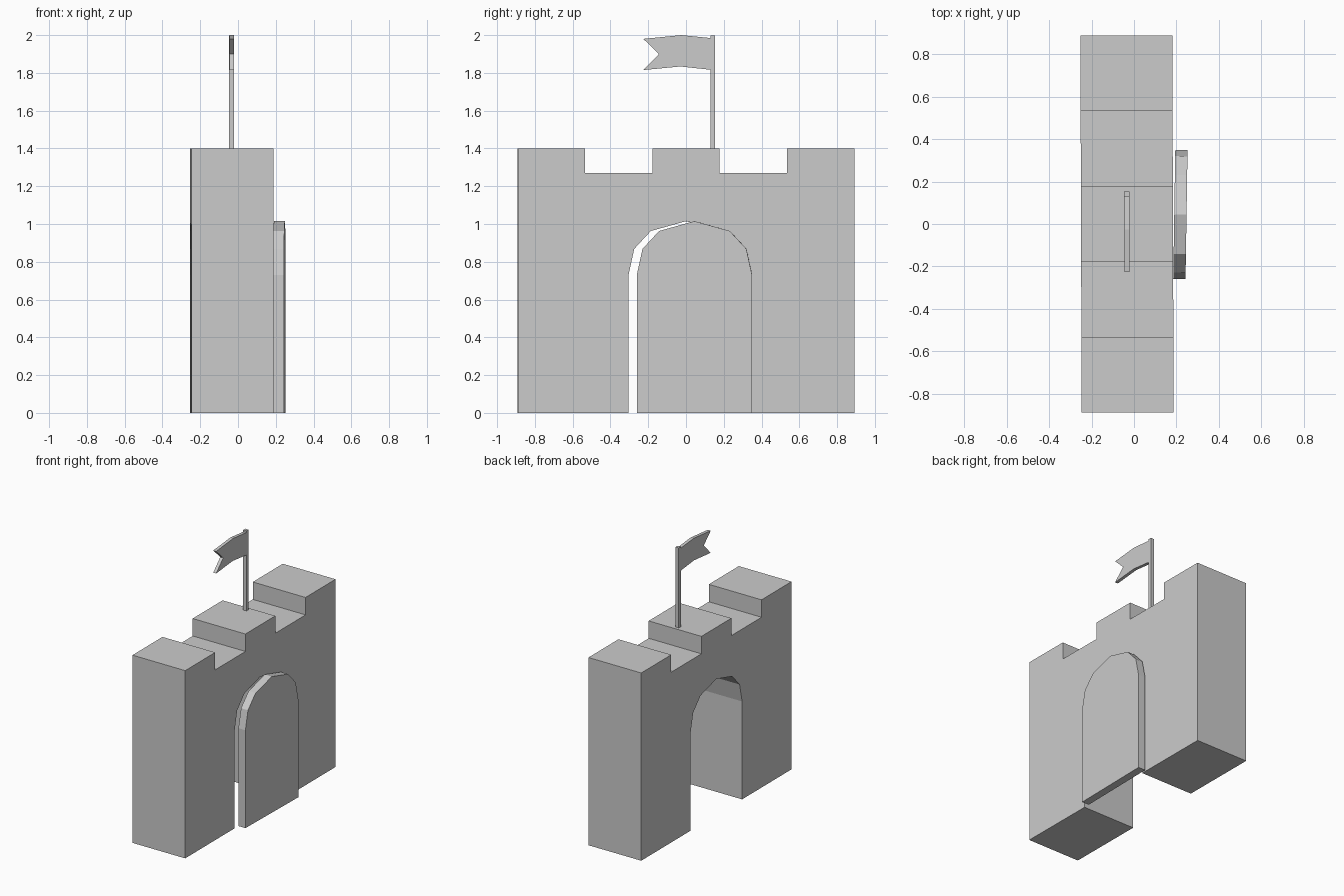
import bpy
import bmesh
import math
from mathutils import Matrix

if "Cube" in bpy.data.objects:
    bpy.data.objects.remove(bpy.data.objects["Cube"])


def slab(name, profile, x0, x1, turn=0.0, pivot_y=0.0):
    """Extrude a (y, z) outline from x0 to x1, turned slightly about z."""
    bm = bmesh.new()
    face = bm.faces.new([bm.verts.new((x0, y, z)) for y, z in profile])
    ext = bmesh.ops.extrude_face_region(bm, geom=[face])
    moved = [v for v in ext["geom"] if isinstance(v, bmesh.types.BMVert)]
    bmesh.ops.translate(bm, verts=moved, vec=(x1 - x0, 0, 0))
    bmesh.ops.rotate(bm, verts=bm.verts, cent=((x0 + x1) / 2, pivot_y, 0),
                     matrix=Matrix.Rotation(math.radians(turn), 3, 'Z'))
    bmesh.ops.recalc_face_normals(bm, faces=bm.faces)
    mesh = bpy.data.meshes.new(name)
    bm.to_mesh(mesh)
    bm.free()
    obj = bpy.data.objects.new(name, mesh)
    bpy.context.collection.objects.link(obj)
    return obj


def mirrored(half):
    """Complete a half outline by mirroring it across y = 0."""
    return half + [(-y, z) for y, z in reversed(half) if y > 0]


# Faceted arch shared by the gateway and the door
arch_half = [(0, 1.015), (0.187, 0.963), (0.275, 0.868), (0.305, 0.73), (0.305, 0)]

# Wall with battlements and gateway
wall_half = arch_half + [(0.89, 0), (0.89, 1.4), (0.535, 1.4), (0.535, 1.27),
                         (0.177, 1.27), (0.177, 1.4)]
slab("castle_wall", mirrored(wall_half), -0.25, 0.184, turn=0.2)

# Door leaf, slid aside in front of the gateway
door_y = 0.045
door = [(y + door_y, z) for y, z in mirrored(arch_half)]
slab("gate_door", door, 0.190, 0.248, turn=-0.9, pivot_y=door_y)

# Flag pole
pole = [(0.13, 1.4), (0.154, 1.4), (0.154, 1.997), (0.13, 1.997)]
slab("flag_pole", pole, -0.048, -0.021)

# Swallow-tailed pennant
flag = [(0.135, 1.984), (-0.025, 2.0), (-0.226, 1.98), (-0.143, 1.9),
        (-0.226, 1.815), (-0.03, 1.834), (0.135, 1.816)]
slab("flag_cloth", flag, -0.046, -0.022)
